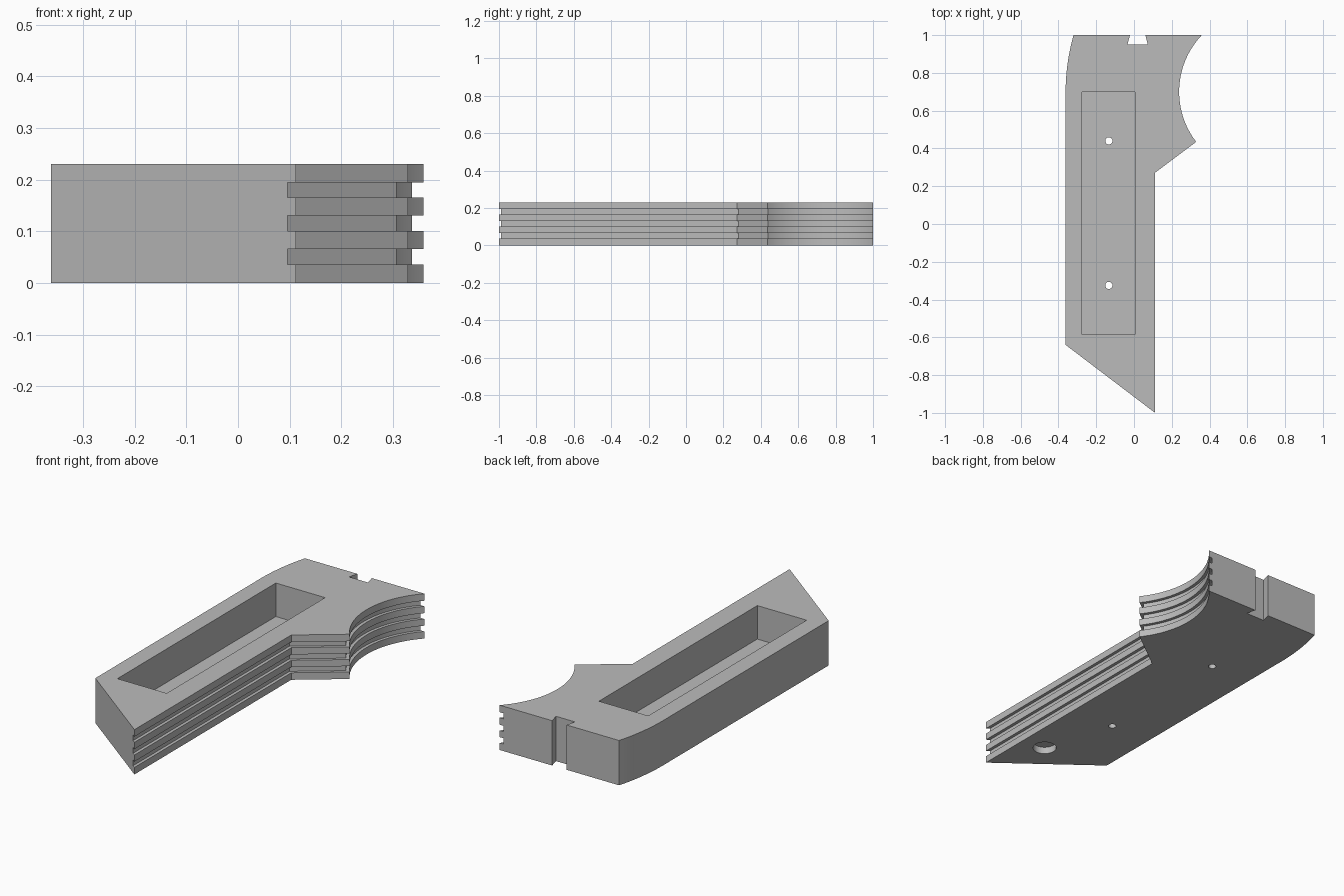
import bpy
import bmesh
import math

if "Cube" in bpy.data.objects:
    bpy.data.objects.remove(bpy.data.objects["Cube"], do_unlink=True)

HEIGHT = 0.23
LAYERS = [0, 0.036, 0.066, 0.1, 0.13, 0.165, 0.194, HEIGHT]  # ridges and grooves alternate
GROOVE = 0.016
ARC_X, ARC_Y, ARC_R = 0.674, 0.70, 0.435
ARC_STEPS = 40

grey = bpy.data.materials.new("plain grey")
grey.use_nodes = True
colour = (0.5, 0.5, 0.5, 1)
grey.diffuse_color = colour
grey.node_tree.nodes["Principled BSDF"].inputs["Base Color"].default_value = colour


def grooved_edge(inset):
    """Contoured side from the front tip to the back tip, moved inward."""
    x = 0.112 - inset
    r = ARC_R + inset
    shoulder_y = 0.272 + inset / 2
    pts = [(x, -1 + inset * 0.755), (x, shoulder_y)]
    # the slanted shoulder meets the scooped arc
    slant = lambda px: shoulder_y + (px - x) * 0.75
    px = 0.33 - inset * 1.5
    for _ in range(20):
        px = ARC_X - math.sqrt(r * r - (slant(px) - ARC_Y) ** 2)
    start = math.asin((slant(px) - ARC_Y) / r)
    end = math.asin((1 - ARC_Y) / r)
    for i in range(ARC_STEPS + 1):
        a = start + (end - start) * i / ARC_STEPS
        pts.append((ARC_X - r * math.cos(a), ARC_Y + r * math.sin(a)))
    return pts


def outline(inset):
    deep = grooved_edge(GROOVE)
    pts = [(-0.362, -0.64), deep[0]] + grooved_edge(inset) + [deep[-1]]
    # dovetail slot in the back edge
    pts += [(0.06, 1), (0.073, 0.95), (-0.035, 0.95), (-0.021, 1)]
    # gently rounded back corner
    for i in range(17):
        t = 1 - i / 16
        pts.append((-0.362 + 0.042 * t * t, 0.7 + 0.3 * t))
    return pts


def build_body():
    bm = bmesh.new()
    rings = []
    for i in range(len(LAYERS) - 1):
        shape = outline(GROOVE if i % 2 else 0)
        for z in LAYERS[i:i + 2]:
            rings.append([bm.verts.new((x, y, z)) for x, y in shape])
    n = len(rings[0])
    for low, high in zip(rings, rings[1:]):
        for j in range(n):
            k = (j + 1) % n
            bm.faces.new((low[j], low[k], high[k], high[j]))
    bm.faces.new(rings[0][::-1])
    bm.faces.new(rings[-1])
    bmesh.ops.remove_doubles(bm, verts=bm.verts, dist=0.0001)
    bmesh.ops.recalc_face_normals(bm, faces=bm.faces)
    mesh = bpy.data.meshes.new("grooved_body")
    bm.to_mesh(mesh)
    bm.free()
    mesh.materials.append(grey)
    obj = bpy.data.objects.new("grooved_body", mesh)
    bpy.context.collection.objects.link(obj)
    return obj


def cut(body, cutter):
    cutter.hide_render = True
    cutter.data.materials.append(grey)
    bpy.ops.object.select_all(action="DESELECT")
    body.select_set(True)
    bpy.context.view_layer.objects.active = body
    mod = body.modifiers.new("cut", "BOOLEAN")
    mod.operation = "DIFFERENCE"
    mod.solver = "EXACT"
    mod.object = cutter
    bpy.ops.object.modifier_apply(modifier=mod.name)
    bpy.data.objects.remove(cutter, do_unlink=True)


def round_cutter(x, y, radius, bottom, top):
    bpy.ops.mesh.primitive_cylinder_add(
        vertices=32, radius=radius, depth=top - bottom, location=(x, y, (top + bottom) / 2))
    return bpy.context.object


body = build_body()

# Long pocket in the top
floor, over = 0.058, 0.3
bpy.ops.mesh.primitive_cube_add(size=1, location=(-0.135, 0.057, (floor + over) / 2))
pocket = bpy.context.object
pocket.scale = (0.28, 1.285, over - floor)
cut(body, pocket)

# Two screw holes through the pocket floor
for y in (0.44, -0.325):
    cut(body, round_cutter(-0.133, y, 0.019, -0.1, 0.15))

# Shallow round recess underneath
cut(body, round_cutter(-0.016, -0.703, 0.057, -0.1, 0.036))

bpy.ops.object.select_all(action="DESELECT")
body.select_set(True)
bpy.context.view_layer.objects.active = body
bpy.ops.object.shade_smooth_by_angle(angle=math.radians(30))
